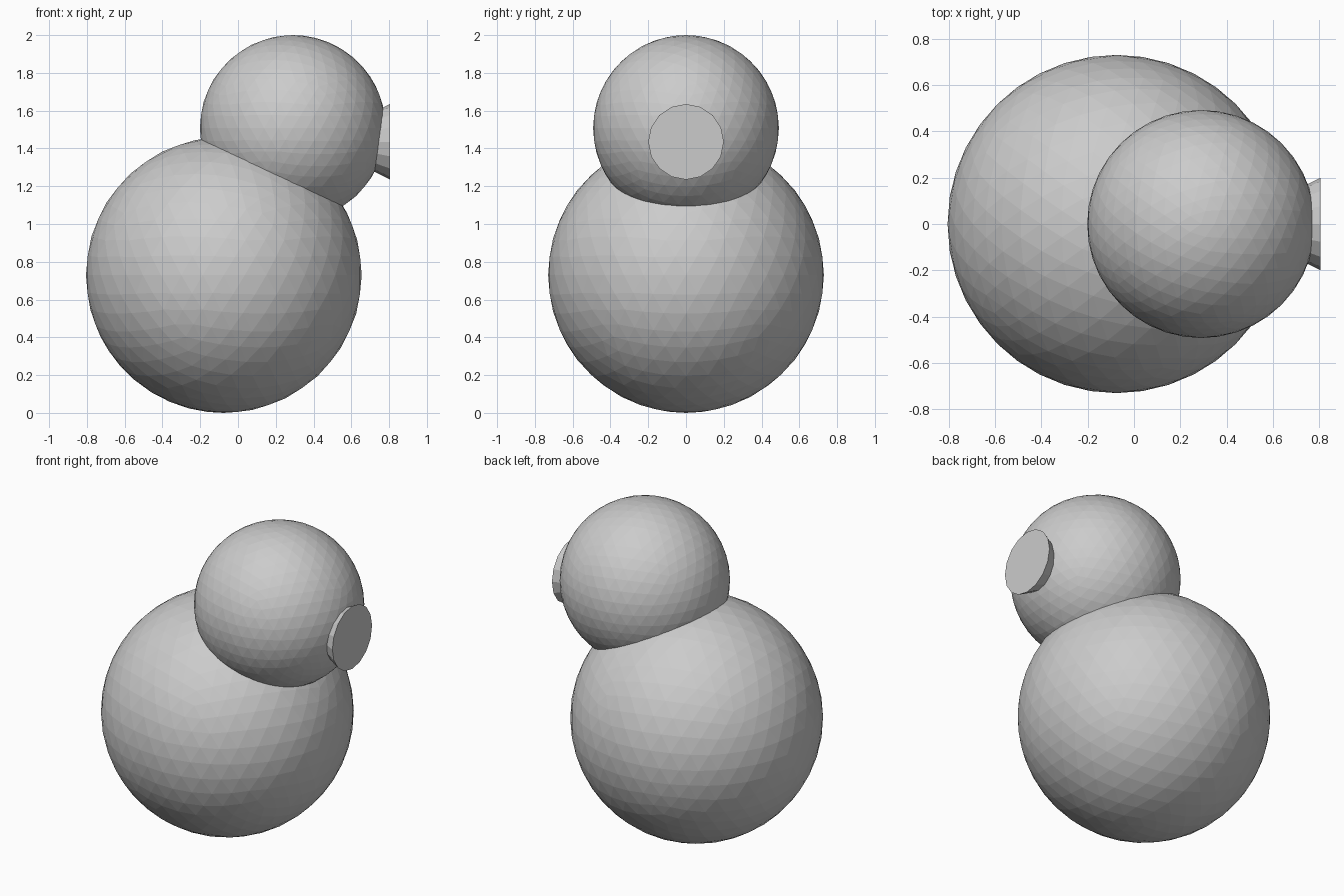
import bpy
import math

cube = bpy.data.objects.get("Cube")
if cube:
    bpy.data.objects.remove(cube, do_unlink=True)

# One plain grey for every part
grey = bpy.data.materials.new("light_grey")
grey.use_nodes = True
colour = (0.6, 0.6, 0.6, 1)
grey.diffuse_color = colour
grey.node_tree.nodes["Principled BSDF"].inputs["Base Color"].default_value = colour


def finish(name):
    part = bpy.context.object
    part.name = name
    part.data.materials.append(grey)
    bpy.ops.object.shade_flat()
    return part


def ball(name, radius, location):
    bpy.ops.mesh.primitive_ico_sphere_add(subdivisions=4, radius=radius, location=location)
    return finish(name)


# Round body with a smaller head sunk into it, off to one side
ball("body", 0.73, (-0.075, 0, 0.73))
ball("head", 0.492, (0.29, 0, 1.508))

# Beak: a cone whose point is buried in the head and whose flat base faces out
bpy.ops.mesh.primitive_cone_add(vertices=16, radius1=0.2, radius2=0, depth=0.4,
                                location=(0.605, 0, 1.435),
                                rotation=(0, -math.pi / 2, 0))
finish("beak")
